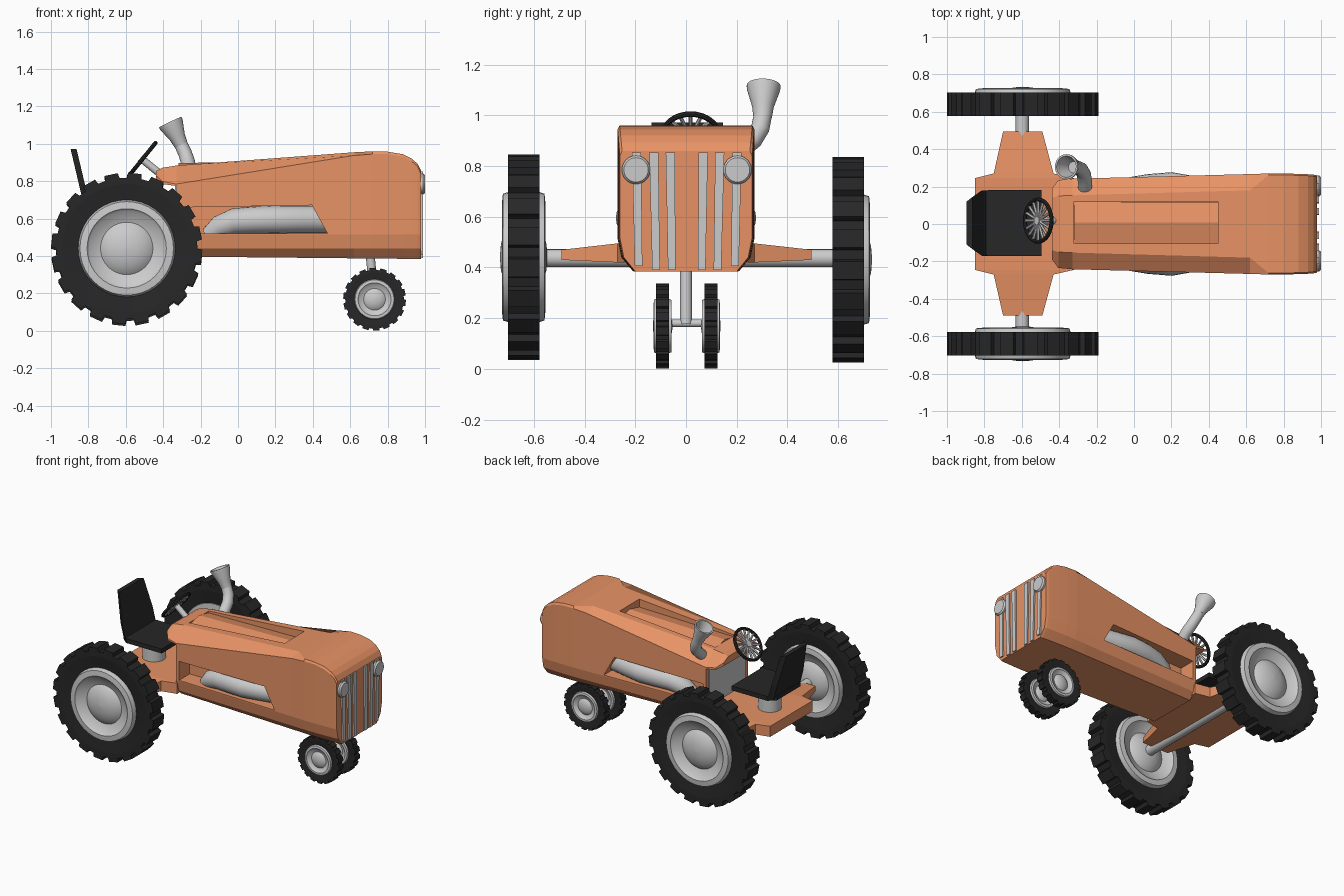
import bpy, bmesh, math
from mathutils import Vector, Matrix

if "Cube" in bpy.data.objects:
    bpy.data.objects.remove(bpy.data.objects["Cube"])


def material(name, rgb):
    m = bpy.data.materials.new(name)
    m.diffuse_color = (*rgb, 1)
    m.use_nodes = True
    m.node_tree.nodes["Principled BSDF"].inputs["Base Color"].default_value = m.diffuse_color
    return m


ORANGE = material("orange_paint", (0.80, 0.29, 0.13))
BLACK = material("black_rubber", (0.02, 0.02, 0.02))


def finish(name, bm, mat=None, smooth=False):
    bmesh.ops.recalc_face_normals(bm, faces=bm.faces)
    me = bpy.data.meshes.new(name)
    bm.to_mesh(me)
    bm.free()
    if smooth:
        me.shade_smooth()
        me.set_sharp_from_angle(angle=math.radians(35))
    ob = bpy.data.objects.new(name, me)
    bpy.context.collection.objects.link(ob)
    if mat:
        me.materials.append(mat)
    return ob


def loft(name, rings, mat=None, smooth=False, closed=False):
    bm = bmesh.new()
    vs = [[bm.verts.new(p) for p in r] for r in rings]
    n, k = len(vs[0]), len(vs)
    for i in range(k if closed else k - 1):
        a, b = vs[i], vs[(i + 1) % k]
        for j in range(n):
            bm.faces.new((a[j], a[(j + 1) % n], b[(j + 1) % n], b[j]))
    if not closed:
        bm.faces.new(vs[0])
        bm.faces.new(vs[-1])
    return finish(name, bm, mat, smooth)


def box(name, x, y, z, mat=None):
    return loft(name, [[(a, y[0], z[0]), (a, y[1], z[0]), (a, y[1], z[1]), (a, y[0], z[1])] for a in x], mat)


def lathe(name, profile, loc, axis, mat=None, seg=32):
    """Revolve (radius, height) points about an axis through loc."""
    q = Vector(axis).to_track_quat('Z', 'Y').to_matrix().to_4x4()
    m = Matrix.Translation(loc) @ q
    rings = [[m @ Vector((max(r, 1e-4) * math.cos(t), max(r, 1e-4) * math.sin(t), h))
              for t in (2 * math.pi * i / seg for i in range(seg))] for r, h in profile]
    return loft(name, rings, mat, True)


def rod(name, a, b, r, mat=None, seg=16):
    d = Vector(b) - Vector(a)
    return lathe(name, [(r, 0), (r, d.length)], a, d, mat, seg)


def tube(name, pts, radii, seg=20):
    pts = [Vector(p) for p in pts]
    rings = []
    for i, p in enumerate(pts):
        d = (pts[min(i + 1, len(pts) - 1)] - pts[max(i - 1, 0)]).normalized()
        u = d.cross(Vector((0, 1, 0.01))).normalized()
        v = d.cross(u)
        rings.append([p + radii[i] * (u * math.cos(t) + v * math.sin(t))
                      for t in (2 * math.pi * j / seg for j in range(seg))])
    return loft(name, rings, None, True)


def cut(ob, cutter):
    cutter.hide_render = True
    mod = ob.modifiers.new("cut", 'BOOLEAN')
    mod.operation, mod.solver, mod.object = 'DIFFERENCE', 'EXACT', cutter
    bpy.context.view_layer.objects.active = ob
    bpy.ops.object.modifier_apply(modifier=mod.name)
    bpy.data.objects.remove(cutter)


def section(x, half):
    return [(x, y, z) for y, z in half] + [(x, -y, z) for y, z in reversed(half)]


# Engine body and nose: x, side half-width, shoulder z, top half-width, top z
spans = [(-0.33, .242, .785, .153, .884), (0.62, .267, .938, .18, .955), (0.72, .27, .945, .262, .96),
         (0.80, .27, .945, .262, .958), (0.88, .268, .93, .26, .945), (0.93, .266, .905, .258, .92),
         (0.96, .264, .88, .255, .893), (0.978, .26, .84, .252, .86)]
body = loft("engine_body", [section(x, [(w - .06, .397 - .01 * (x + .28)), (w - .015, .44),
                                        (w, .515), (w, zs), (t, zt)])
                            for x, w, zs, t, zt in spans], ORANGE)
for s in (-1, 1):
    cut(body, loft("window_cutter", [[(x, s * y, z) for x, z in
        ((-.305, .522), (-.305, .66), (.395, .672), (.478, .522))] for y in (.12, .4)]))
cut(body, box("vent_cutter", (-.32, .45), (-.105, .12), (.868, 1.1)))

# Rear overhang of the hood
loft("hood_rear", [section(x, h) for x, h in (
    (-.438, [(.19, .805), (.19, .83), (.14, .855)]),
    (-.405, [(.235, .785), (.235, .80), (.15, .872)]),
    (-.33, [(.242, .775), (.242, .785), (.153, .884)]))], ORANGE)

# Ridged vent panel and grey firewall
loft("vent_panel", [[(x, -.103, e), (x, .008, r), (x, .118, e), (x, .118, .84), (x, -.103, .84)]
                    for x, e, r in ((-.319, .872, .897), (.449, .885, .912))], ORANGE)
box("firewall", (-.338, -.31), (-.21, .21), (.45, .80))

# Rear platform with tapering axle wings
loft("rear_platform", [[(a, y, z0), (b, y, z0), (b, y, z1), (a, y, z1)] for y, a, b, z0, z1 in (
    (-.49, -.70, -.49, .43, .47), (-.27, -.75, -.43, .42, .495), (-.245, -.85, -.32, .42, .497),
    (.245, -.85, -.32, .42, .497), (.27, -.75, -.43, .42, .495), (.495, -.70, -.49, .43, .47))], ORANGE)

# Engine side pipes seen through the windows
for s in (-1, 1):
    tube("engine_pipe", [(x, s * y, z) for x, y, z in (
        (-.15, .14, .51), (-.10, .165, .555), (-.02, .18, .585), (.08, .194, .592),
        (.2, .203, .595), (.32, .182, .596), (.47, .15, .596))], [.05, .062, .07, .073, .074, .073, .073])

# Grille bars and headlights
for s in (-1, 1):
    for top, bottom, z0 in ((.198, .19, .405), (.13, .121, .39), (.065, .059, .39)):
        loft("grille_bar", [[(x, .003 + s * top - .018, .853), (x, .003 + s * top + .018, .853),
                             (x, .003 + s * bottom + .015, z0), (x, .003 + s * bottom - .015, z0)]
                            for x in (.96, .988)])
    lathe("headlight", [(.045, 0), (.056, .012), (.056, .03), (.048, .04)], (.96, .003 + s * .2, .785), (1, 0, 0))


# Wheels: lugged tire plus dished hub
def wheel(name, loc, k, lugs, inner=1):
    c = Vector(loc)

    def ring(radii, y):
        out = []
        for i in range(lugs):
            for f, up in ((0, 0), (.32, 0), (.38, 1), (.94, 1)):
                t = 2 * math.pi * (i + f) / lugs
                r = radii[up] * k
                out.append(c + Vector((r * math.cos(t), y * k, r * math.sin(t))))
        return out
    loft(name + "_tire", [ring((.25, .25), -.05), ring((.345, .345), -.062), ring((.378, .405), -.062),
                          ring((.378, .405), .062), ring((.345, .345), .062), ring((.25, .25), .05)],
         BLACK, closed=True)
    half = [(0, .094), (.05, .09), (.10, .077), (.13, .058), (.14, .05), (.20, .072),
            (.212, .086), (.25, .082), (.26, .05)]
    prof = [(r * k, h * k) for r, h in half] + [(r * k, -h * k * inner) for r, h in reversed(half)]
    lathe(name + "_hub", prof, loc, (0, 1, 0), seg=40)


for s in (-1, 1):
    wheel("rear_wheel", (-.595, s * .64, .436 - s * .005), 1, 20, .66 if s > 0 else 1)
    wheel("front_wheel", (.73, .003 + s * .095, .169), .415, 18)

# Axles and front post
rod("rear_axle", (-.597, -.6, .437), (-.597, .6, .437), .036)
rod("front_axle", (.73, -.09, .18), (.73, .09, .18), .015)
rod("front_post", (.705, 0, .42), (.73, 0, .175), .024)

# Exhaust pipe with open funnel
tube("exhaust_pipe", [(-.262, .19, .84), (-.262, .225, .872), (-.268, .265, .905), (-.283, .293, .95),
                      (-.304, .302, .995)], [.036, .038, .038, .037, .036])
lathe("exhaust_funnel", [(.036, 0), (.043, .05), (.066, .125), (.067, .14), (.057, .14), (.03, .05), (0, .05)],
      (-.302, .302, .99), (-.43, .03, .9))

# Steering wheel with many thin spokes
axis = Vector((-.78, 0, .63)).normalized()
up, side, hub = Vector((.63, 0, .78)).normalized(), Vector((0, 1, 0)), Vector((-.512, .018, .917))
rim_rings = []
for i in range(32):
    t = 2 * math.pi * i / 32
    d = up * math.cos(t) + side * math.sin(t)
    rim_rings.append([hub + d * (.113 + .011 * math.cos(a)) + axis * .011 * math.sin(a)
                      for a in (2 * math.pi * j / 8 for j in range(8))])
    if i % 2 == 0:
        rod("steering_spoke", hub, hub + d * .11, .008, None, 6)
loft("steering_rim", rim_rings, BLACK, True, closed=True)
rod("steering_hub", hub - axis * .01, hub + axis * .012, .022)
rod("steering_column", hub, hub - axis * .17, .02)

# Seat: cushion, tilted back, round post
loft("seat_cushion", [[(-.83, -.13, z), (-.78, -.172, z), (-.495, -.172, z), (-.495, .182, z),
                       (-.78, .182, z), (-.83, .14, z)] for z in (.64, .672)], BLACK)
loft("seat_back", [[(x, -w, z), (x + .032, -w - .025, z), (x + .032, w + .035, z), (x, w + .01, z)]
                   for x, z, w in ((-.815, .64, .145), (-.845, .76, .145), (-.895, .972, .11))], BLACK)
rod("seat_post", (-.68, .005, .48), (-.68, .005, .65), .078, None, 24)
